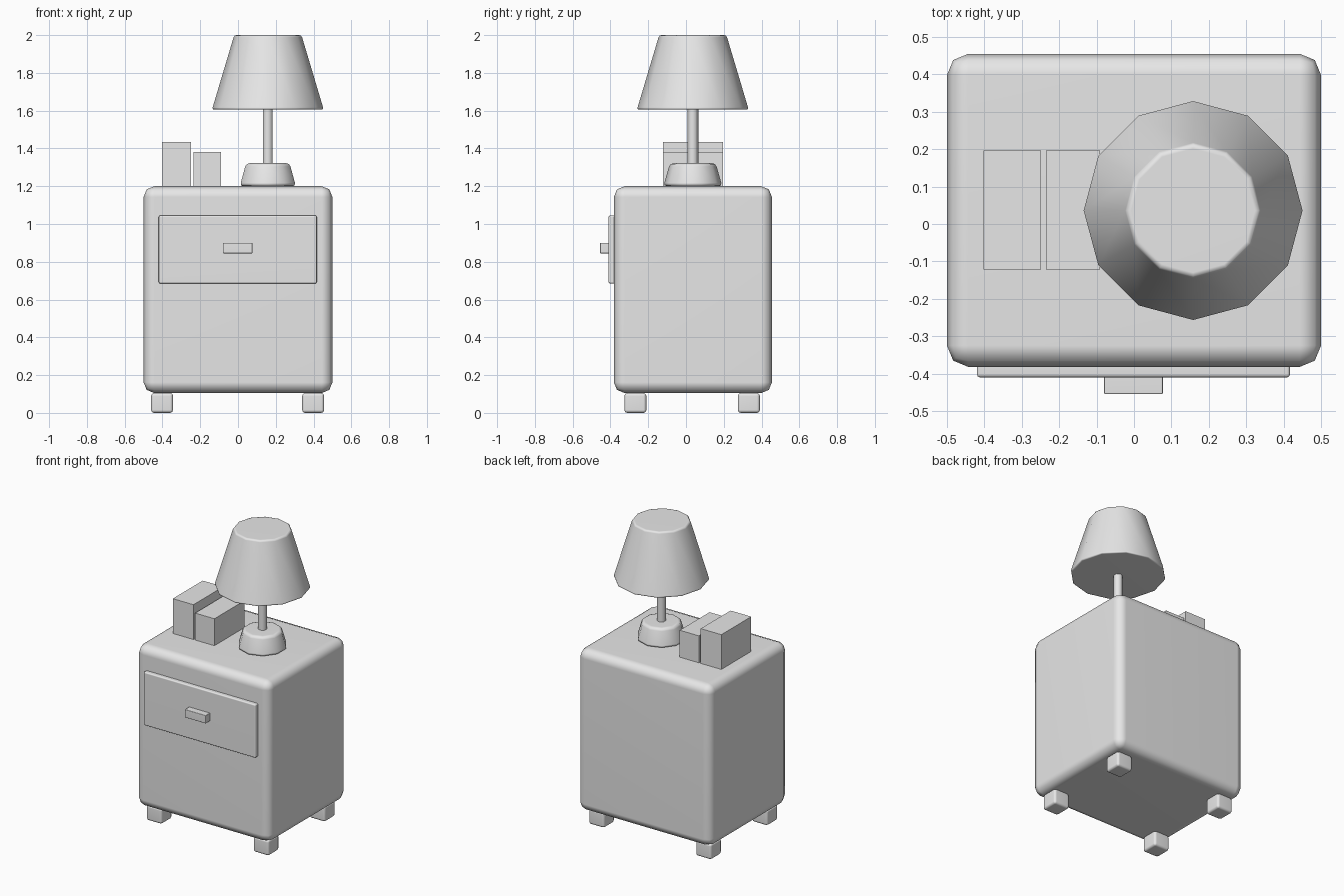
import bpy
from mathutils import Vector

if "Cube" in bpy.data.objects:
    bpy.data.objects.remove(bpy.data.objects["Cube"], do_unlink=True)

# Single plain colour
grey = bpy.data.materials.new("light_grey")
grey.use_nodes = True
colour = (0.8, 0.8, 0.8, 1)
grey.diffuse_color = colour
grey.node_tree.nodes["Principled BSDF"].inputs["Base Color"].default_value = colour


def finish(name, bevel=0, segments=2):
    """Name the active object, colour it and round its hard edges."""
    ob = bpy.context.object
    ob.name = name
    ob.data.materials.append(grey)
    if bevel:
        bpy.ops.object.shade_smooth()
        mod = ob.modifiers.new("rounded_edges", "BEVEL")
        mod.width = bevel
        mod.segments = segments
        mod.limit_method = "ANGLE"
        mod.angle_limit = 1.05
        ob.modifiers.new("flat_sides", "WEIGHTED_NORMAL")
    return ob


def box(name, low, high, bevel=0, segments=2):
    low, high = Vector(low), Vector(high)
    bpy.ops.mesh.primitive_cube_add(size=1, location=(low + high) / 2)
    bpy.context.object.scale = high - low
    bpy.ops.object.transform_apply(location=False, rotation=False, scale=True)
    return finish(name, bevel, segments)


def cone(name, sides, r_low, r_high, z_low, z_high, bevel=0):
    bpy.ops.mesh.primitive_cone_add(
        vertices=sides, radius1=r_low, radius2=r_high, depth=z_high - z_low,
        location=(LAMP_X, LAMP_Y, (z_low + z_high) / 2))
    return finish(name, bevel)


# Cabinet
box("cabinet_body", (-0.5, -0.382, 0.105), (0.5, 0.455, 1.2), 0.057)

# Drawer front and pull
box("drawer_front", (-0.42, -0.41, 0.685), (0.417, -0.36, 1.045), 0.008)
box("drawer_handle", (-0.08, -0.455, 0.845), (0.077, -0.40, 0.90), 0.004)

# Feet
for side, x in (("right", -0.402), ("left", 0.398)):
    for end, y in (("front", -0.268), ("back", 0.333)):
        box(f"foot_{end}_{side}", (x - 0.058, y - 0.058, 0),
            (x + 0.058, y + 0.058, 0.105), 0.015)

# Books
box("tall_book", (-0.402, -0.122, 1.2), (-0.248, 0.197, 1.435))
box("short_book", (-0.235, -0.122, 1.2), (-0.091, 0.197, 1.382))

# Lamp
LAMP_X, LAMP_Y = 0.158, 0.036
cone("lamp_base", 10, 0.156, 0.121, 1.2, 1.322, 0.018)
cone("lamp_pole", 6, 0.029, 0.029, 1.3, 1.63)
bpy.ops.object.shade_smooth_by_angle(angle=1.1)
cone("lamp_shade", 12, 0.296, 0.178, 1.605, 2.0, 0.012)
